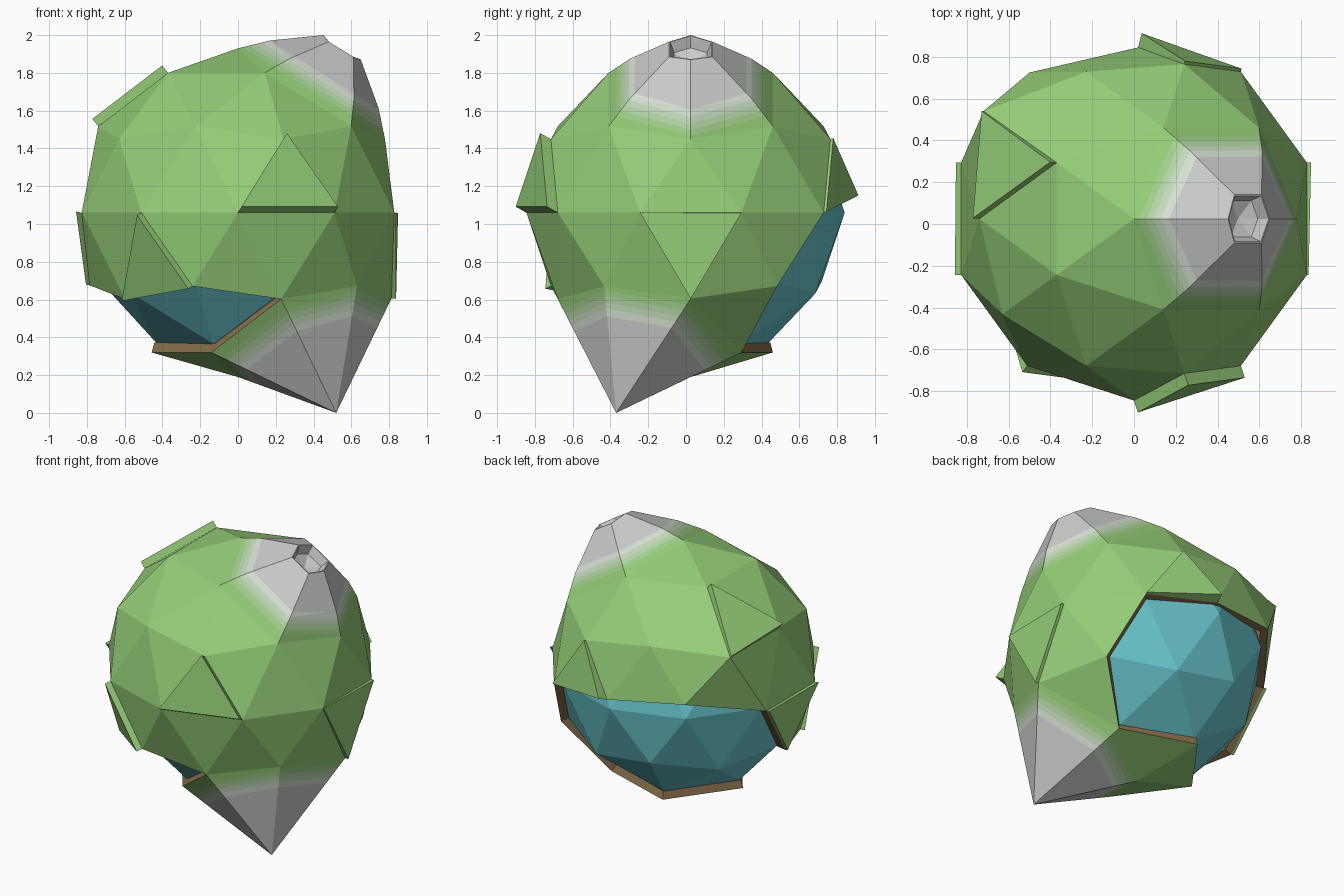
import bpy, bmesh, math
from mathutils import Vector

if "Cube" in bpy.data.objects:
    bpy.data.objects.remove(bpy.data.objects["Cube"])

R = 0.87
CENTRE = Vector((0, 0.025, 1.06))
SPIKE = Vector((0.52, -0.395, -1.06))
NOZZLE = Vector((0.55, 0, 0.875))


def material(name, rgb):
    m = bpy.data.materials.new(name)
    m.diffuse_color = (*rgb, 1)
    m.use_nodes = True
    m.node_tree.nodes["Principled BSDF"].inputs["Base Color"].default_value = m.diffuse_color
    return m


def make_object(name, bm, mats):
    me = bpy.data.meshes.new(name)
    bm.to_mesh(me)
    bm.free()
    for m in mats:
        me.materials.append(m)
    ob = bpy.data.objects.new(name, me)
    ob.location = CENTRE
    bpy.context.collection.objects.link(ob)
    return ob


def direction(angle, z):
    a, r = math.radians(angle), math.sqrt(1 - z * z)
    return Vector((r * math.cos(a), r * math.sin(a), z))


def vert_at(bm, angle, z):
    d = direction(angle, z) * R
    return min(bm.verts, key=lambda v: (v.co - d).length)


GREEN, GREY = (0.30, 0.61, 0.185), (0.8, 0.8, 0.8)
mix = lambda t: [a + (b - a) * t for a, b in zip(GREEN, GREY)]
green = material("green", GREEN)
shell_mats = [green] + [material("fade_%d" % i, mix(t)) for i, t in enumerate((.12, .32, .52, .76))]
shell_mats += [material("grey", GREY), material("brown", (0.25, 0.16, 0.07))]
blue = material("blue", (0.14, 0.56, 0.61))

# Outer shell: low-poly ball with a few shifted corners
bm = bmesh.new()
bmesh.ops.create_icosphere(bm, subdivisions=2, radius=R)
nozzle_vert = vert_at(bm, 0, 0.85)
spike_vert = vert_at(bm, -36, -0.85)
LOW, MID, BAND, POLE = 0.447, 0.526, 0.0, 0.85
# panel corners: (angle, height on unit ball, raised amount)
PANELS = [
    (0.4, (-72, LOW, .06), (-90, BAND, .06), (-54, BAND, .06)),
    (0.3, (72, LOW, .015), (90, BAND, .07), (54, BAND, .015)),
    (0, (0, -MID, .025), (-18, BAND, .008), (18, BAND, .02)),
    (0.3, (180, -LOW, .02), (162, BAND, .025), (198, BAND, .03)),
    (0, (144, POLE, .05), (180, MID, .05), (144, LOW, .015)),
    (0, (-126, BAND, .04), (-144, -MID, .03), (-108, -LOW, .04)),
]
panel_verts = [(p[0], [(vert_at(bm, a, z), h) for a, z, h in p[1:]]) for p in PANELS]
moved = {(90, BAND): (0.02, 0.82, 0.065), (126, BAND): (-0.50, 0.70, 0.12),
         (144, LOW): (-0.72, 0.515, 0.44), (0, -MID): (0.812, 0, -0.455),
         (180, -LOW): (-0.785, 0, -0.385)}
shift = [(vert_at(bm, *k), co) for k, co in moved.items()]

# Opening in the lower back of the shell
gone = []
for f in bm.faces:
    c = f.calc_center_median()
    a, z = math.degrees(math.atan2(c.y, c.x)), c.z / R
    band = -0.5 < z < -0.02 and 40 < a < 175
    cap = -0.82 < z < -0.5 and not -74 < a < 37
    if band or cap:
        gone.append(f)
for v, co in shift:
    v.co = co

# Raised triangular panels standing off the shell
panels = bmesh.new()
for lift, corners in panel_verts:
    p = [v.co.copy() for v, h in corners]
    n = (p[1] - p[0]).cross(p[2] - p[0]).normalized()
    if n.dot(p[0]) < 0:
        n.negate()
    n.z += lift
    low = [panels.verts.new(c) for c in p]
    top = [panels.verts.new(c + n * h) for c, (v, h) in zip(p, corners)]
    panels.faces.new(top)
    panels.faces.new(low[::-1])
    for i in range(3):
        j = (i + 1) % 3
        panels.faces.new((low[i], low[j], top[j], top[i]))
bmesh.ops.recalc_face_normals(panels, faces=panels.faces[:])
make_object("raised_panels", panels, [green])

# Spike
bmesh.ops.delete(bm, geom=gone, context='FACES')
spike_vert.co = SPIKE

# Hexagonal nozzle
rim = [Vector(p) for p in [(.45, 0, .94), (.48, .115, .905), (.48, -.115, .905),
                           (.61, .115, .825), (.61, -.115, .825), (.65, 0, .81)]]
axis = Vector((0.55, 0, 0.83)).normalized()
mid = sum(rim, Vector()) / 6
hexa = bmesh.ops.dissolve_faces(bm, faces=list(nozzle_vert.link_faces))['region'][0]


def step(face, place):
    new = bmesh.ops.extrude_discrete_faces(bm, faces=[face])['faces'][0]
    for v in new.verts:
        v.co = place(v.co.copy())
    return new


near = lambda p: min(rim, key=lambda h: (h - p).length)
hexa = step(hexa, lambda p: p.lerp(near(p), 0.35) + axis * 0.02)
hexa = step(hexa, near)
hexa = step(hexa, lambda p: mid + (p - mid) * 0.95)
hexa = step(hexa, lambda p: mid + (p - mid) * 0.8 - axis * 0.06)
hub = bmesh.ops.poke(bm, faces=[hexa])['verts'][0]
hub.co -= axis * 0.03

# Colour fade from green to grey towards the spike and nozzle
cuts = (0.755, 0.78, 0.805, 0.83, 0.86)
axes = (SPIKE.normalized(), NOZZLE.normalized())
for ax in axes:
    for c in cuts:
        bmesh.ops.bisect_plane(bm, geom=bm.verts[:] + bm.edges[:] + bm.faces[:],
                               plane_co=ax * c, plane_no=ax)
for f in bm.faces:
    d = max(f.calc_center_median().dot(ax) for ax in axes)
    f.material_index = sum(d > c for c in cuts)

bmesh.ops.recalc_face_normals(bm, faces=bm.faces[:])
if sum(f.normal.dot(f.calc_center_median()) for f in bm.faces) < 0:
    bmesh.ops.reverse_faces(bm, faces=bm.faces[:])
shell = make_object("outer_shell", bm, shell_mats)
sol = shell.modifiers.new("thickness", 'SOLIDIFY')
sol.thickness = 0.055
sol.offset = -1
sol.material_offset = 6
sol.material_offset_rim = 6

# Blue inner ball
core = bmesh.new()
bmesh.ops.create_icosphere(core, subdivisions=2, radius=0.815)
make_object("inner_ball", core, [blue])
